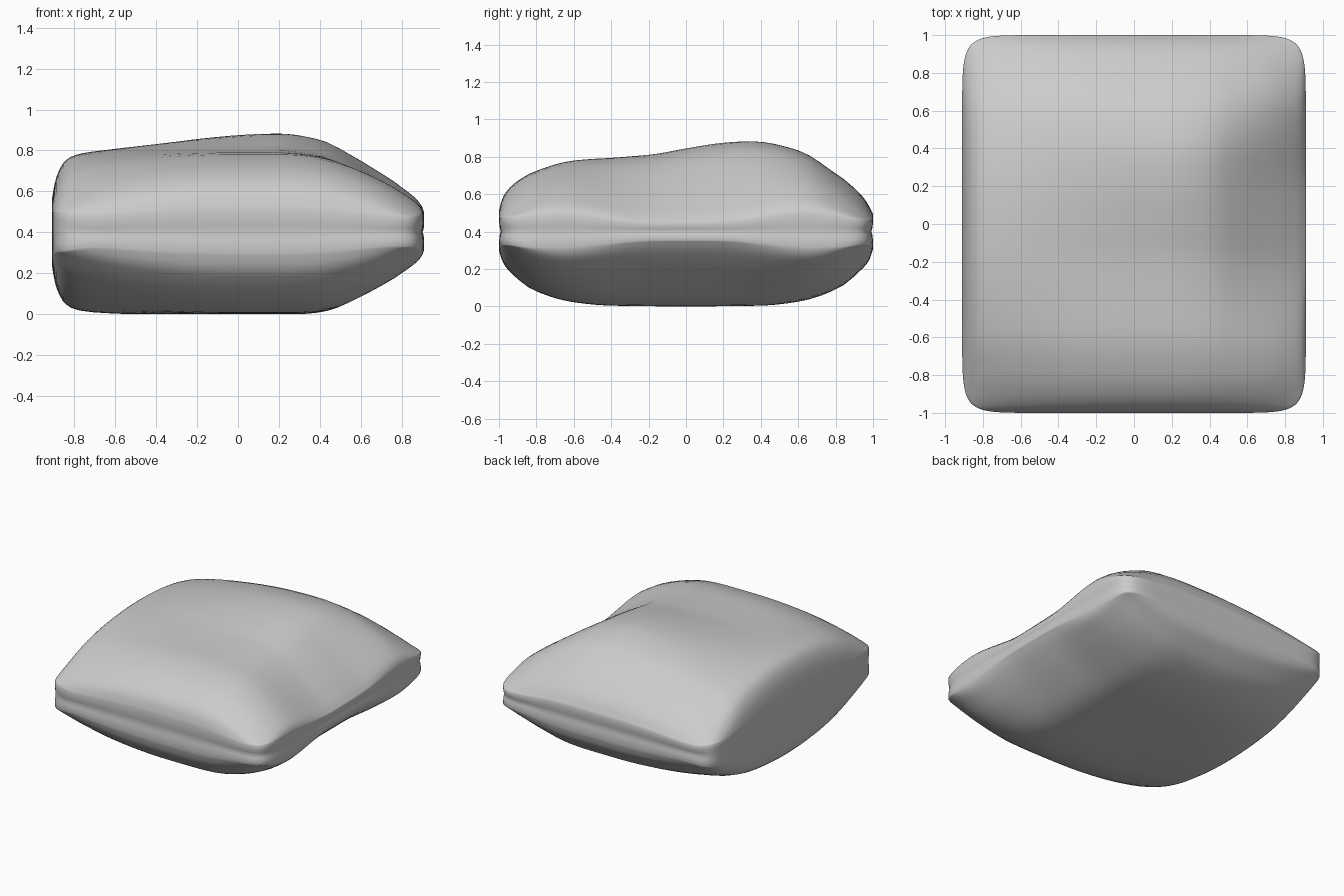
import bpy, bmesh, math

if "Cube" in bpy.data.objects:
    bpy.data.objects.remove(bpy.data.objects["Cube"])

HX, HY, SEAM = 0.91, 1.0, 0.4


def curve(pts, t):
    """Smooth interpolation through (position, value) points."""
    if t <= pts[0][0]:
        return pts[0][1]
    if t >= pts[-1][0]:
        return pts[-1][1]
    i = max(k for k in range(len(pts) - 1) if pts[k][0] <= t)

    def sec(k):
        return (pts[k + 1][1] - pts[k][1]) / (pts[k + 1][0] - pts[k][0])

    def slope(k):
        if k == 0:
            return sec(0)
        if k == len(pts) - 1:
            return sec(k - 1)
        a, b = sec(k - 1), sec(k)
        return 0 if a * b <= 0 else 2 * a * b / (a + b)

    w = pts[i + 1][0] - pts[i][0]
    s = (t - pts[i][0]) / w
    return ((2*s**3 - 3*s**2 + 1) * pts[i][1] + (s**3 - 2*s**2 + s) * w * slope(i)
            + (3*s**2 - 2*s**3) * pts[i + 1][1] + (s**3 - s**2) * w * slope(i + 1))


def smooth(a, b, t):
    t = min(1, max(0, (t - a) / (b - a)))
    return t * t * (3 - 2 * t)


# side profiles along y: heights away from the seam
TOP = [(-1, .11), (-.98, .18), (-.95, .225), (-.9, .27), (-.8, .325), (-.6, .38),
       (-.4, .393), (-.2, .398), (.2, .40), (.4, .395), (.6, .375), (.8, .285),
       (.9, .22), (.96, .16), (1, .09)]
BUMP = [(-.4, 0), (-.2, .012), (0, .045), (.2, .075), (.37, .086), (.6, .06), (.8, .025), (1, 0)]
BOTTOM = [(-1, .10), (-.98, .16), (-.95, .205), (-.8, .32), (-.6, .378), (-.4, .396),
          (0, .4), (.4, .396), (.6, .375), (.8, .31), (.95, .19), (.98, .15), (1, .09)]

# fullness along x: boxy left end, tapered right end (scooped mid, fuller corners)
LEFT = [(-.91, .40), (-.9, .55), (-.89, .66), (-.87, .78), (-.85, .86), (-.8, .94), (-.7, .98), (-.5, 1)]
MID = LEFT + [(.2, 1), (.4, .93), (.55, .75), (.7, .51), (.82, .30), (.88, .18), (.91, .10)]
MID_LOW = LEFT + [(.3, 1), (.4, .98), (.5, .91), (.6, .77), (.7, .60), (.82, .36), (.88, .21), (.91, .10)]
CORNER = LEFT + [(.25, 1), (.4, .98), (.55, .90), (.7, .77), (.82, .60), (.88, .48), (.9, .40), (.91, .30)]


def height(x, y, side):
    w = smooth(.15, .9, abs(y))
    full = (1 - w) * curve(MID if side > 0 else MID_LOW, x) + w * curve(CORNER, x)
    # the four corners flatten towards the seam
    p = 2 if x < 0 else 4
    full *= 1 - .58 * (abs(x) / HX) ** p * abs(y) ** p
    if side > 0:
        h = full * (curve(TOP, y) + curve(BUMP, y) * smooth(-.9, .2, x))
    else:
        h = full * curve(BOTTOM, y)
    # keep a minimum thickness along the rim
    return math.sqrt(h * h + .03 ** 2) - .001


# rounded-rectangle outline
N, P = 48, 13
outline = []
for k in range(4):
    for j in range(N):
        u, v = 1, math.sin(math.pi / 2 * (2 * j / N - 1))
        for _ in range(k):
            u, v = -v, u
        f = (abs(u)**P + abs(v)**P) ** (-1 / P)
        outline.append((HX * u * f, HY * v * f))

radii = [.06 * i for i in range(1, 15)] + [.87, .9, .92, .94, .955, .967, .977, .985, .992, .997, 1]

bm = bmesh.new()
rings = []


def add_ring(r, side, frac=1, pinch=0):
    ring = []
    for px, py in outline:
        z = SEAM + side * frac * height(px * r, py * r, side)
        q = r * (1 - pinch * smooth(-.91, -.78, px))
        ring.append(bm.verts.new((px * q, py * q, z)))
    rings.append(ring)


# top shell, stitched seam groove, bottom shell
for r in radii:
    add_ring(r, 1)
add_ring(1, 1, .6, .0005)
add_ring(1, 1, .25, .003)
add_ring(1, 1, 0, .009)
add_ring(1, -1, .25, .003)
add_ring(1, -1, .6, .0005)
for r in reversed(radii):
    add_ring(r, -1)

M = len(outline)
for a, b in zip(rings, rings[1:]):
    for i in range(M):
        j = (i + 1) % M
        bm.faces.new((a[i], b[i], b[j], a[j]))
for ring, side in ((rings[0], 1), (rings[-1], -1)):
    c = bm.verts.new((0, 0, SEAM + side * height(0, 0, side)))
    for i in range(M):
        bm.faces.new((ring[i], ring[(i + 1) % M], c))
bmesh.ops.smooth_vert(bm, verts=bm.verts, factor=.3, use_axis_z=True)
bmesh.ops.recalc_face_normals(bm, faces=bm.faces)
for f in bm.faces:
    f.smooth = True
low = min(v.co.z for v in bm.verts)
bmesh.ops.translate(bm, verts=bm.verts, vec=(0, 0, -low))

mesh = bpy.data.meshes.new("cushion")
bm.to_mesh(mesh)
bm.free()
bpy.context.collection.objects.link(bpy.data.objects.new("cushion", mesh))
